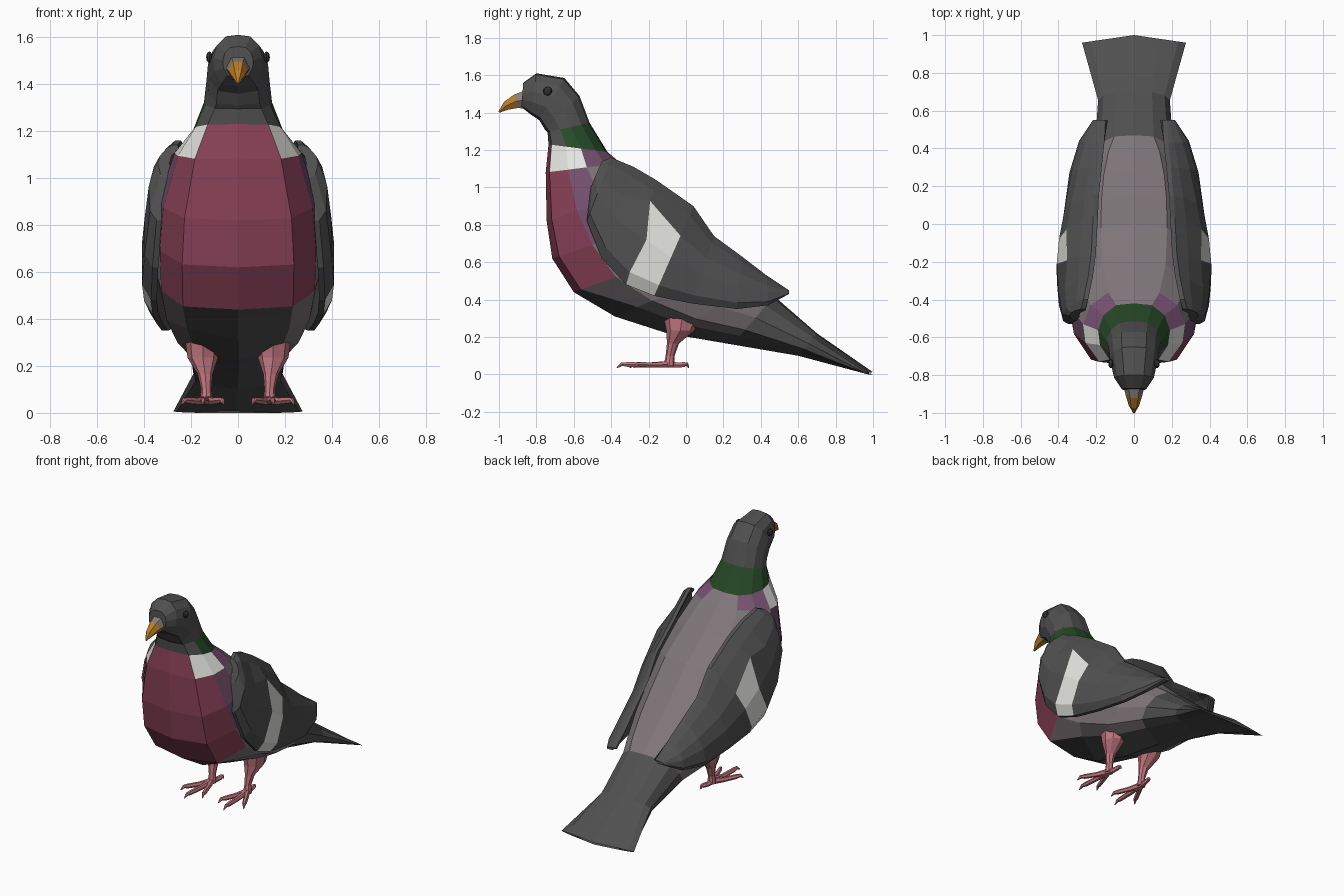
import bpy, bmesh, math
from mathutils import Vector

cube = bpy.data.objects.get("Cube")
if cube:
    bpy.data.objects.remove(cube, do_unlink=True)


def material(name, r, g, b):
    m = bpy.data.materials.new(name)
    m.use_nodes = True
    m.diffuse_color = (r, g, b, 1)
    m.node_tree.nodes["Principled BSDF"].inputs["Base Color"].default_value = (r, g, b, 1)
    return m


GREY = material("slate grey", .08, .08, .08)
WINE = material("wine red", .26, .055, .10)
GREEN = material("neck green", .02, .065, .02)
WHITE = material("white", .77, .77, .74)
MAUVE = material("mauve grey", .21, .18, .19)
PURPLE = material("purple", .18, .08, .16)
ORANGE = material("beak orange", .5, .21, .02)
PINK = material("leg pink", .55, .19, .22)
CERE = material("cere grey", .25, .21, .17)
BLACK = material("eye black", .03, .03, .03)


def loft(name, rings, mats, rule=lambda row, cell: 0):
    """Skin a list of closed rings; rule(row, cell) picks the material."""
    bm = bmesh.new()
    rows = [[bm.verts.new(p) for p in ring] for ring in rings]
    n = len(rows[0])
    for i in range(len(rows) - 1):
        for j in range(n):
            k = (j + 1) % n
            f = bm.faces.new((rows[i][j], rows[i][k], rows[i + 1][k], rows[i + 1][j]))
            f.material_index = rule(i, j)
    for i, row in ((0, rows[0]), (len(rows) - 2, rows[-1])):
        bm.faces.new(row).material_index = rule(i, 0)
    bmesh.ops.recalc_face_normals(bm, faces=bm.faces)
    mesh = bpy.data.meshes.new(name)
    bm.to_mesh(mesh)
    bm.free()
    for m in mats:
        mesh.materials.append(m)
    ob = bpy.data.objects.new(name, mesh)
    bpy.context.collection.objects.link(ob)
    return ob


def tube(name, path, radii, mats, sides=6, rule=lambda row, cell: 0):
    """Tapered tube along a path of points."""
    pts = [Vector(p) for p in path]
    rings = []
    for i, p in enumerate(pts):
        d = pts[min(i + 1, len(pts) - 1)] - pts[max(i - 1, 0)]
        across = d.cross(Vector((0, 0, 1))).normalized()
        up = across.cross(d).normalized()
        angles = [math.tau * k / sides for k in range(sides)]
        rings.append([p + radii[i] * (math.cos(a) * across + math.sin(a) * up) for a in angles])
    return loft(name, rings, mats, rule)


# Body: each ring is front (y, z), back (y, z), half width
body = [
    (-.88, 1.43, -.87, 1.56, .065),
    (-.83, 1.39, -.80, 1.61, .105),
    (-.785, 1.36, -.65, 1.585, .128),
    (-.755, 1.31, -.57, 1.49, .135),
    (-.74, 1.295, -.515, 1.345, .145),
    (-.735, 1.23, -.42, 1.19, .19),
    (-.75, 1.08, -.35, 1.13, .27),
    (-.745, .82, -.2, 1.0, .335),
    (-.715, .62, 0, .86, .35),
    (-.6, .44, .15, .71, .345),
    (-.38, .31, .28, .59, .32),
    (-.1, .22, .4, .48, .27),
    (.25, .16, .47, .42, .21),
    (.6, .1, .7, .22, .19),
    (1, 0, 1, .012, .275),
]
section = [(0, 0), (.68, .05), (.95, .3), (1, .55), (.85, .8), (.5, .97), (0, 1)]
TAIL = len(body) - 1


def body_ring(i):
    fy, fz, by, bz, w = body[i]
    half = []
    for k, (u, t) in enumerate(section):
        if k == 1 and 9 < i < TAIL:
            t = .18
        sweep = .04 * u if i == TAIL else 0
        half.append((u * w, fy + (by - fy) * t - sweep, fz + (bz - fz) * t))
    return half + [(-x, y, z) for x, y, z in half[-2:0:-1]]


def plumage(row, cell):
    c = min(cell, 11 - cell)
    if row < 4 or row >= 12:
        return 0
    if row == 4:
        return 2 if c > 1 else 0
    if row == 5:
        return (1, 3, 3, 5, 5, 4)[c]
    if row <= 8:
        if c < 2:
            return 1
        return 5 if c == 2 and row < 8 else 4
    return 0 if c == 0 else 4


loft("body", [body_ring(i) for i in range(len(body))],
     [GREY, WINE, GREEN, WHITE, MAUVE, PURPLE], plumage)

# Beak with a pale cere at its root
tube("beak", [(0, -.85, 1.47), (0, -.91, 1.46), (0, -.96, 1.437), (0, -1, 1.403)],
     [.058, .043, .028, .005], [CERE, ORANGE], 6, lambda row, cell: min(row, 1))

# Wing stations: upper edge (x, y, z), lower edge (x, y, z), bulge
wing = [
    ((.27, -.45, 1.14), (.29, -.51, 1.0), .06),
    ((.25, -.40, 1.16), (.32, -.53, .82), .09),
    ((.22, -.28, 1.11), (.33, -.45, .62), .115),
    ((.20, -.16, 1.04), (.33, -.32, .48), .135),
    ((.19, .04, .90), (.325, -.17, .42), .13),
    ((.19, .15, .74), (.315, .03, .38), .105),
    ((.18, .30, .63), (.30, .27, .35), .08),
    ((.17, .43, .53), (.26, .44, .37), .06),
    ((.17, .55, .45), (.20, .55, .43), .03),
]
arch = [(0, .2), (.1, .55), (.33, .95), (.57, 1), (.88, .7), (1, .3)]


def wing_ring(i, side):
    upper, lower, bulge = wing[i]
    outer, inner = [], []
    for k, (s, h) in enumerate(arch):
        if i == 3 and k == 2:
            s = .2
        p = Vector(upper).lerp(Vector(lower), s)
        if i == 3 and k == 3:
            p.y += .04
        x = p.x + bulge * h
        thick = .025 if k in (0, 5) else .05
        outer.append((side * x, p.y, p.z))
        inner.append((side * (x - thick), p.y, p.z))
    return outer + inner[::-1]


# Eyes, wings and legs on both sides
for label, side in (("left", 1), ("right", -1)):
    loft(label + "_wing", [wing_ring(i, side) for i in range(len(wing))], [GREY, WHITE],
         lambda row, cell: 1 if row == 3 and 2 <= cell <= 4 else 0)

    bpy.ops.mesh.primitive_uv_sphere_add(segments=10, ring_count=6, radius=.024,
                                         location=(side * .122, -.74, 1.515))
    eye = bpy.context.object
    eye.name = label + "_eye"
    eye.scale.x = .6
    eye.data.materials.append(BLACK)

    # Thigh and shin: centre x, y, z and the two radii
    leg = [(.15, -.02, .31, .075, .1), (.15, -.03, .235, .065, .075),
           (.14, -.07, .165, .032, .032), (.135, -.085, .1, .022, .024),
           (.135, -.09, .045, .028, .03)]
    rings = [[(side * (x + rx * math.cos(k * math.tau / 8)), y + ry * math.sin(k * math.tau / 8), z)
              for k in range(8)] for x, y, z, rx, ry in leg]
    loft(label + "_leg", rings, [PINK])

    # Toes end in a small hooked claw
    toes = {"inner": (.06, -.30), "middle": (.15, -.37), "outer": (.24, -.28), "hind": (.12, .015)}
    for toe, (tx, ty) in toes.items():
        path = [(side * (.135 + (tx - .135) * f), -.09 + (ty + .09) * f, z)
                for f, z in ((0, .055), (.4, .05), (.78, .053), (.9, .055), (1, .036))]
        tube(label + "_" + toe + "_toe", path, [.02, .016, .015, .011, .003], [PINK])
